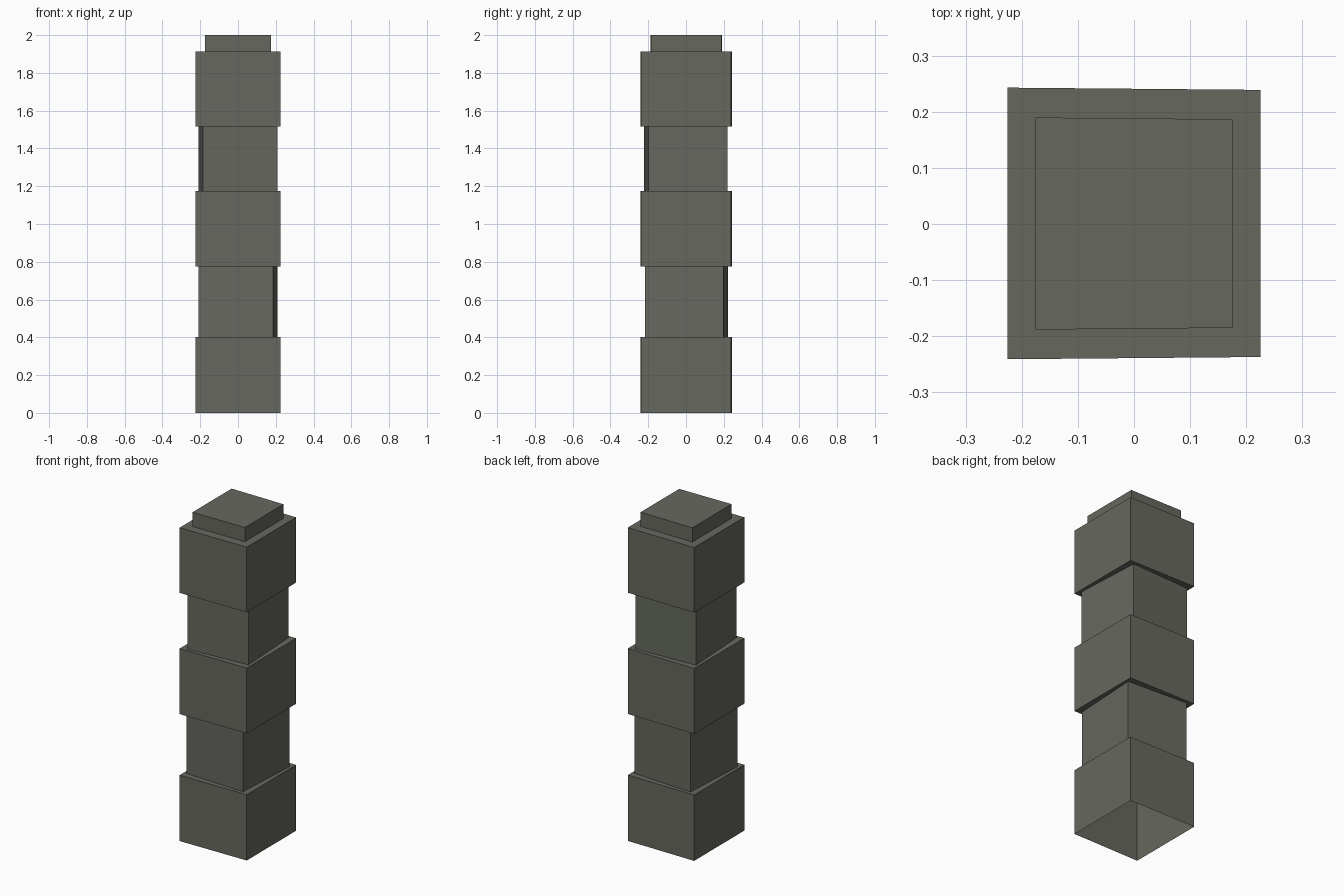
import bpy, bmesh, math

if "Cube" in bpy.data.objects:
    bpy.data.objects.remove(bpy.data.objects["Cube"])

stone = bpy.data.materials.new("dark grey stone")
stone.diffuse_color = (0.133, 0.138, 0.114, 1)
stone.use_nodes = True
stone.node_tree.nodes["Principled BSDF"].inputs["Base Color"].default_value = stone.diffuse_color

# Block outline at full size: slightly narrower on the right side
OUTLINE = [(-0.225, -0.241), (0.225, -0.237), (0.225, 0.239), (-0.225, 0.243)]

# Stacked blocks: bottom z, top z, scale, twist in degrees
BLOCKS = [
    (0.0, 0.402, 1.0, 0),
    (0.402, 0.775, 0.878, -3),
    (0.775, 1.175, 1.0, 0),
    (1.175, 1.515, 0.878, 3),
    (1.515, 1.913, 1.0, 0),
    (1.913, 2.0, 0.781, 0),
]


def ring(bm, z, scale, twist):
    c, s = math.cos(math.radians(twist)), math.sin(math.radians(twist))
    return [bm.verts.new((scale * (x * c - y * s), scale * (x * s + y * c), z))
            for x, y in OUTLINE]


def bridge(bm, low, high):
    for i in range(4):
        j = (i + 1) % 4
        bm.faces.new((low[i], low[j], high[j], high[i]))


# Continuous shell with ledges between blocks, open underneath
bm = bmesh.new()
previous = None
for z0, z1, scale, twist in BLOCKS:
    low, high = ring(bm, z0, scale, twist), ring(bm, z1, scale, twist)
    if previous:
        bridge(bm, previous, low)
    bridge(bm, low, high)
    previous = high
bm.faces.new(previous)

mesh = bpy.data.meshes.new("stone_pillar")
bm.to_mesh(mesh)
bm.free()
mesh.materials.append(stone)
pillar = bpy.data.objects.new("stone_pillar", mesh)
bpy.context.collection.objects.link(pillar)
